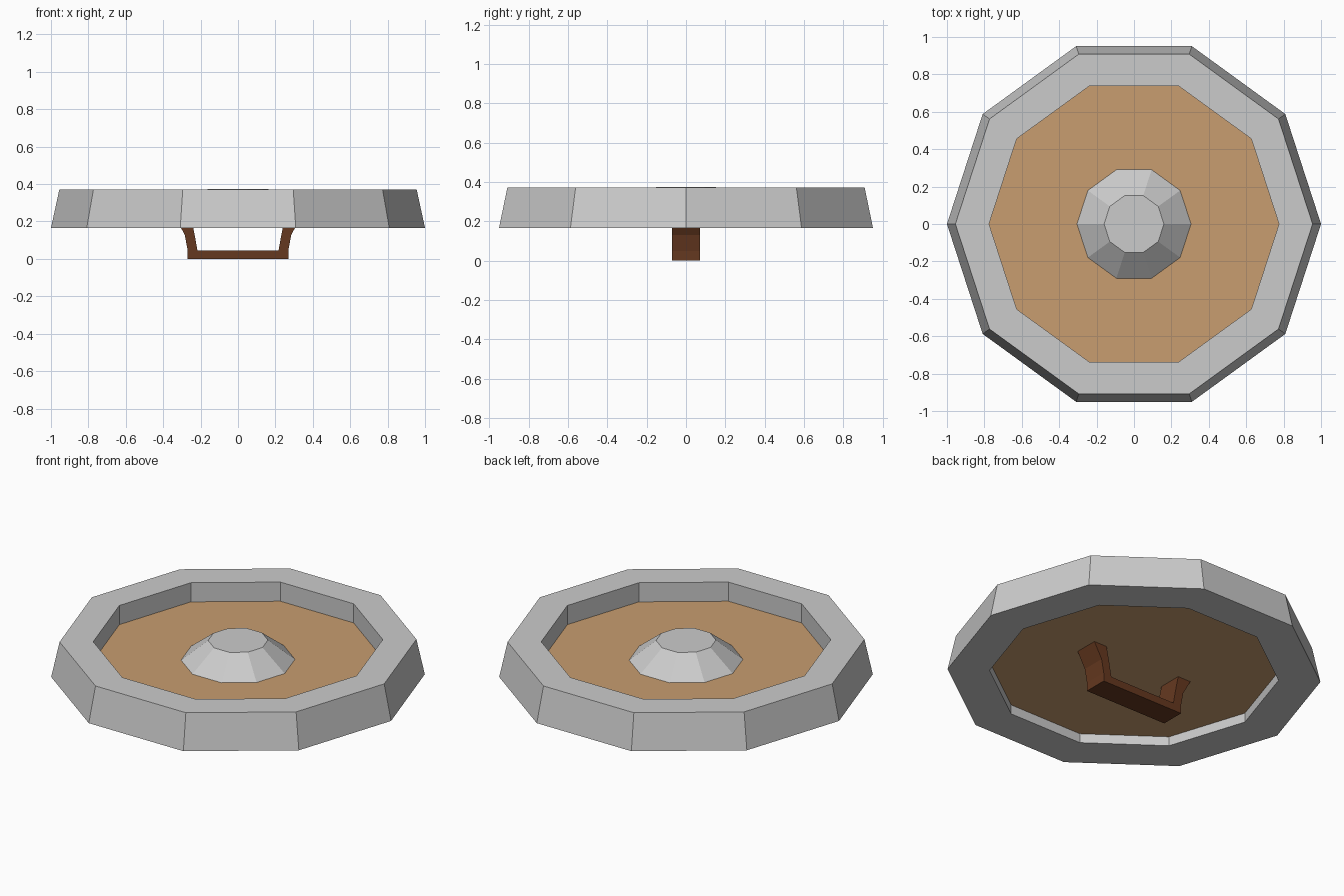
import bpy, bmesh, math

if "Cube" in bpy.data.objects:
    bpy.data.objects.remove(bpy.data.objects["Cube"])

SIDES = 10


def material(name, colour):
    m = bpy.data.materials.new(name)
    m.diffuse_color = colour
    m.use_nodes = True
    m.node_tree.nodes["Principled BSDF"].inputs["Base Color"].default_value = m.diffuse_color
    return m


def finish(name, bm, mat=None):
    bmesh.ops.recalc_face_normals(bm, faces=bm.faces)
    me = bpy.data.meshes.new(name)
    bm.to_mesh(me)
    bm.free()
    ob = bpy.data.objects.new(name, me)
    bpy.context.collection.objects.link(ob)
    if mat:
        me.materials.append(mat)
    return ob


def lathe(name, profile, closed, mat=None):
    """Turn an (r, z) profile into a ten-sided solid; open profiles are capped."""
    bm = bmesh.new()
    rings = []
    for r, z in profile:
        rings.append([bm.verts.new((r * math.cos(2 * math.pi * i / SIDES),
                                    r * math.sin(2 * math.pi * i / SIDES), z))
                      for i in range(SIDES)])
    pairs = list(zip(rings, rings[1:]))
    if closed:
        pairs.append((rings[-1], rings[0]))
    else:
        bm.faces.new(rings[0])
        bm.faces.new(rings[-1])
    for a, b in pairs:
        for i in range(SIDES):
            j = (i + 1) % SIDES
            bm.faces.new((a[i], a[j], b[j], b[i]))
    return finish(name, bm, mat)


wood = material("light_wood", (0.58, 0.34, 0.16, 1))
dark = material("dark_wood", (0.13, 0.04, 0.014, 1))

# metal rim, wooden board and central boss
lathe("rim", [(1.0, 0.165), (0.955, 0.372), (0.775, 0.372), (0.775, 0.165)], True)
lathe("board", [(0.775, 0.22), (0.775, 0.259)], False, wood)
lathe("boss", [(0.305, 0.259), (0.16, 0.374)], False)

# grip behind the board: half profile mirrored in x, swept along y
outer = [(0.27, 0.0), (0.27, 0.05), (0.285, 0.13), (0.335, 0.22)]
inner = [(0.25, 0.22), (0.232, 0.13), (0.217, 0.045)]
half = outer + inner
outline = half + [(-x, z) for x, z in reversed(half)]
bm = bmesh.new()
face = bm.faces.new([bm.verts.new((x, -0.07, z)) for x, z in outline])
ext = bmesh.ops.extrude_face_region(bm, geom=[face], use_keep_orig=True)
bmesh.ops.translate(bm, vec=(0, 0.14, 0),
                    verts=[v for v in ext["geom"] if isinstance(v, bmesh.types.BMVert)])
finish("grip", bm, dark)
